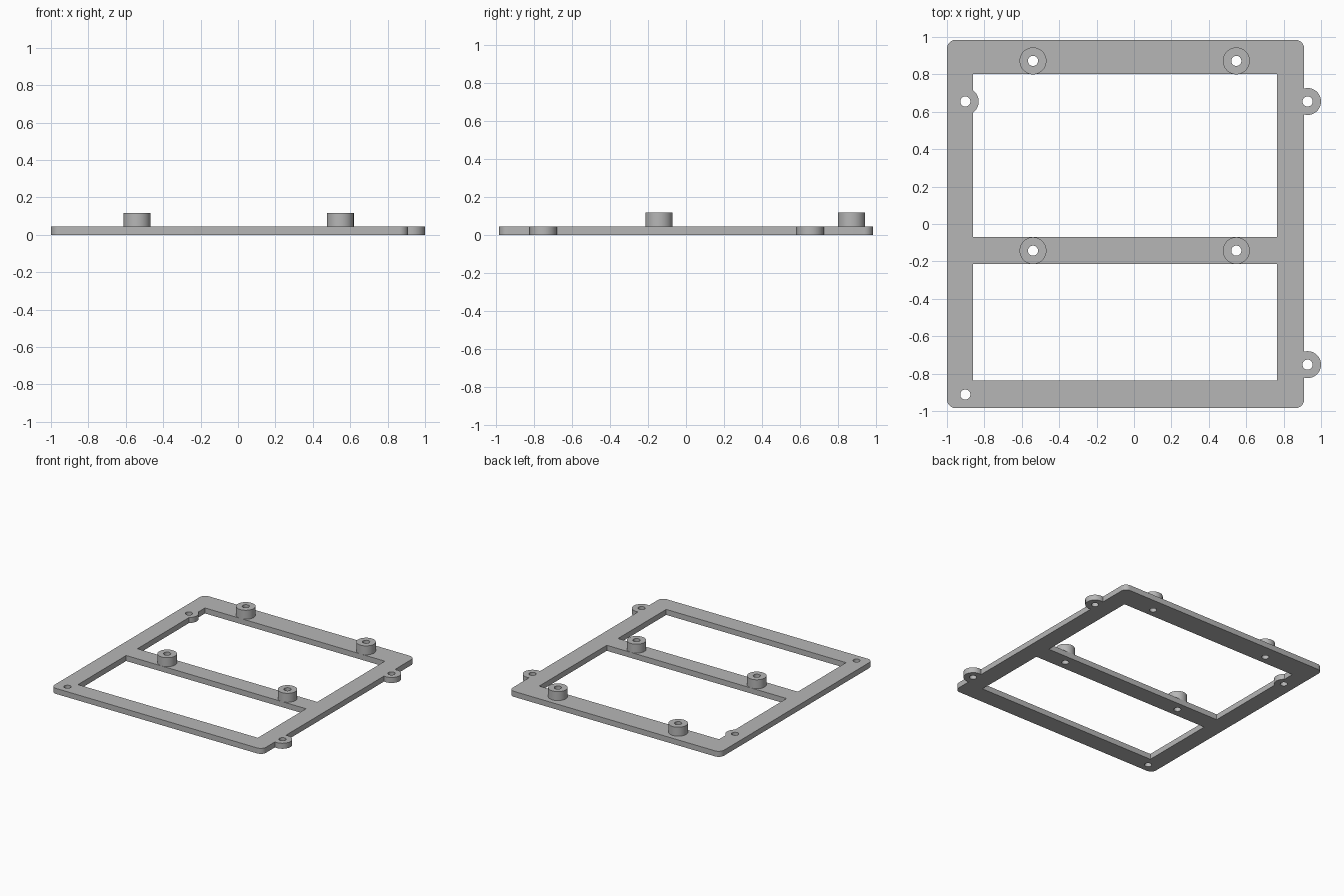
import bpy, bmesh, math

if "Cube" in bpy.data.objects:
    bpy.data.objects.remove(bpy.data.objects["Cube"])

T = 0.045          # plate thickness
BOSS_TOP = 0.118   # top of the standoffs
R, HOLE = 0.072, 0.027
X0, X1, Y = -1.0, 0.91, 0.985
SEG = 48

grey = bpy.data.materials.new("grey plastic")
grey.diffuse_color = (0.47, 0.47, 0.47, 1)
grey.use_nodes = True
grey.node_tree.nodes["Principled BSDF"].inputs["Base Color"].default_value = grey.diffuse_color


def prism(name, pts, z0, z1):
    """Closed solid from an outline."""
    bm = bmesh.new()
    face = bm.faces.new([bm.verts.new((x, y, z0)) for x, y in pts])
    ext = bmesh.ops.extrude_face_region(bm, geom=[face])
    for v in ext["geom"]:
        if isinstance(v, bmesh.types.BMVert):
            v.co.z = z1
    bmesh.ops.recalc_face_normals(bm, faces=bm.faces)
    mesh = bpy.data.meshes.new(name)
    bm.to_mesh(mesh)
    bm.free()
    mesh.materials.append(grey)
    ob = bpy.data.objects.new(name, mesh)
    bpy.context.collection.objects.link(ob)
    return ob


def rect(x0, x1, y0, y1, r=0):
    if not r:
        return [(x0, y0), (x1, y0), (x1, y1), (x0, y1)]
    pts = []
    for i, (cx, cy) in enumerate([(x1 - r, y1 - r), (x0 + r, y1 - r),
                                  (x0 + r, y0 + r), (x1 - r, y0 + r)]):
        for k in range(9):
            a = (i + k / 8) * math.pi / 2
            pts.append((cx + r * math.cos(a), cy + r * math.sin(a)))
    return pts


def circle(cx, cy, r):
    return [(cx + r * math.cos(2 * math.pi * k / SEG),
             cy + r * math.sin(2 * math.pi * k / SEG)) for k in range(SEG)]


def combine(ob, tool, operation):
    mod = ob.modifiers.new("combine", 'BOOLEAN')
    mod.operation, mod.solver, mod.object = operation, 'EXACT', tool
    bpy.context.view_layer.update()
    dg = bpy.context.evaluated_depsgraph_get()
    mesh = bpy.data.meshes.new_from_object(ob.evaluated_get(dg))
    ob.modifiers.clear()
    ob.data = mesh
    bpy.data.objects.remove(tool)


def smooth(ob):
    bpy.ops.object.select_all(action='DESELECT')
    ob.select_set(True)
    bpy.context.view_layer.objects.active = ob
    bpy.ops.object.shade_smooth_by_angle(angle=math.radians(30))


# Frame plate with two windows
frame = prism("frame", rect(X0, X1, -Y, Y, 0.048), 0, T)
for y0, y1 in [(-0.07, 0.802), (-0.837, -0.215)]:
    combine(frame, prism("window_cutter", rect(-0.86, 0.765, y0, y1), -0.1, 0.2), 'DIFFERENCE')

# Round mounting ears
ears = [(-0.902, 0.655), (0.928, 0.655), (0.928, -0.752)]
for x, y in ears:
    combine(frame, prism("ear", circle(x, y, R), 0, T), 'UNION')

# Screw holes through ears, corner and standoffs
bosses = [(x, y) for x in (-0.54, 0.547) for y in (0.872, -0.1425)]
for x, y in ears + [(-0.902, -0.912)] + bosses:
    combine(frame, prism("hole_cutter", circle(x, y, HOLE), -0.1, 0.2), 'DIFFERENCE')
smooth(frame)

# Hollow standoffs, open underneath where they meet the plate
for n, (cx, cy) in enumerate(bosses, 1):
    bm = bmesh.new()
    rings = [[bm.verts.new((x, y, z)) for x, y in circle(cx, cy, r)]
             for r, z in [(R, T), (R, BOSS_TOP), (HOLE, BOSS_TOP), (HOLE, T)]]
    for a, b in zip(rings, rings[1:]):
        for k in range(SEG):
            j = (k + 1) % SEG
            bm.faces.new((a[k], a[j], b[j], b[k]))
    mesh = bpy.data.meshes.new("standoff")
    bm.to_mesh(mesh)
    bm.free()
    mesh.materials.append(grey)
    ob = bpy.data.objects.new(f"standoff_{n}", mesh)
    bpy.context.collection.objects.link(ob)
    smooth(ob)
